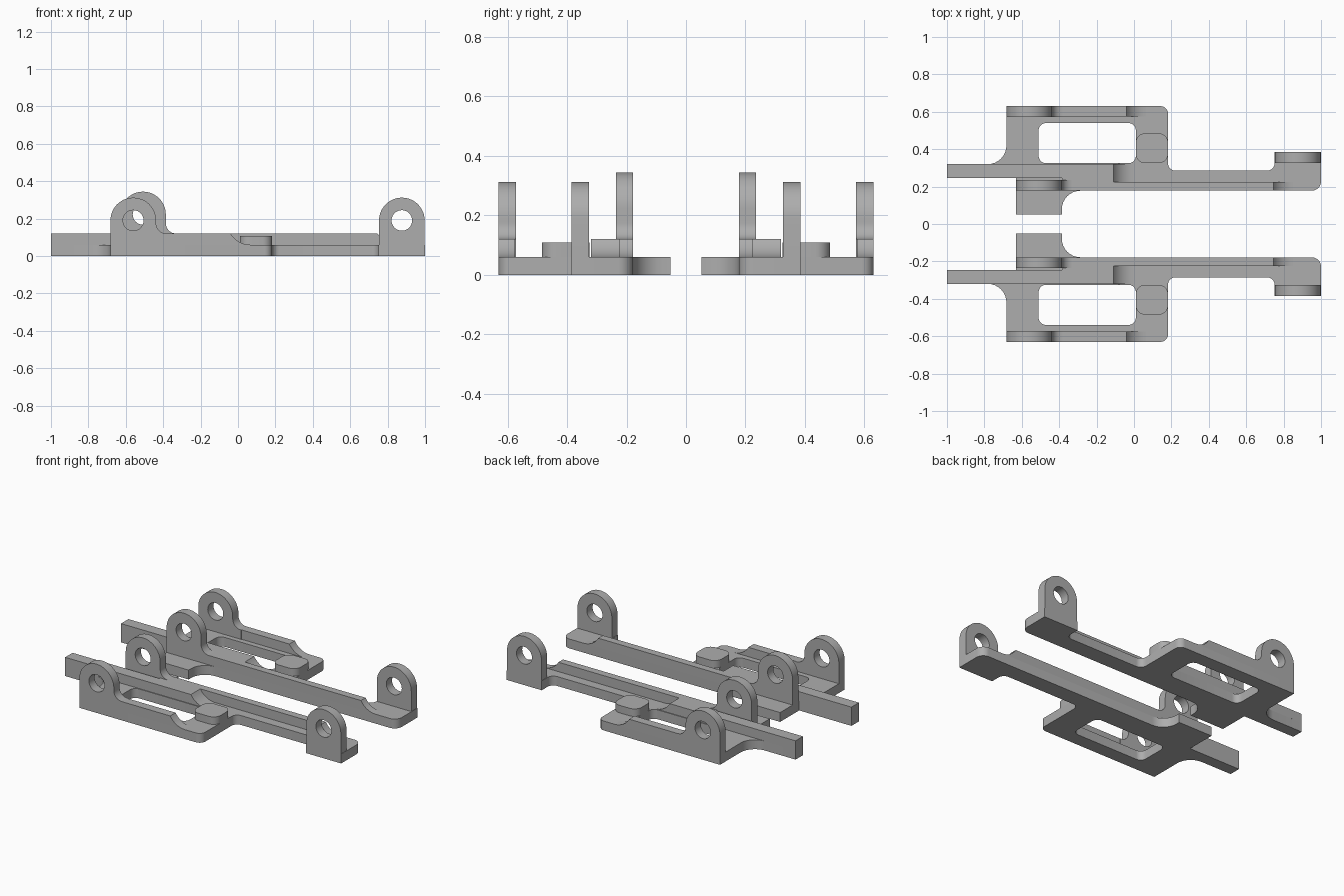
import bpy, bmesh
from math import sin, cos, pi, radians
from mathutils import Vector

cube = bpy.data.objects.get("Cube")
if cube:
    bpy.data.objects.remove(cube, do_unlink=True)

grey = bpy.data.materials.new("plain grey")
grey.use_nodes = True
colour = (0.42, 0.42, 0.42, 1)
grey.diffuse_color = colour
grey.node_tree.nodes["Principled BSDF"].inputs["Base Color"].default_value = colour

PLATE, RAIL = 0.06, 0.12     # heights of the base plate and of the rails


def rounded(corners, steps=8):
    """Outline whose square corners (x, y, radius) are rounded."""
    out = []
    for i, c in enumerate(corners):
        p = Vector(c[:2])
        r = c[2] if len(c) > 2 else 0
        if not r:
            out.append(tuple(p))
            continue
        a = (Vector(corners[i - 1][:2]) - p).normalized()
        b = (Vector(corners[(i + 1) % len(corners)][:2]) - p).normalized()
        centre = p + (a + b) * r
        for k in range(steps + 1):
            t = k / steps * pi / 2
            out.append(tuple(centre - (b * cos(t) + a * sin(t)) * r))
    return out


def box(x0, x1, y0, y1, r=0):
    return rounded([(x0, y0, r), (x1, y0, r), (x1, y1, r), (x0, y1, r)])


def circle(x, y, r, n=32):
    return [(x + r * cos(2 * pi * k / n), y + r * sin(2 * pi * k / n)) for k in range(n)]


def extrude(name, loops, low, high, upright=False):
    """Solid from outline plus holes, along z or (upright) along y, mirrored in y."""
    curve = bpy.data.curves.new(name, "CURVE")
    curve.dimensions = "2D"
    curve.fill_mode = "BOTH"
    curve.extrude = (high - low) / 2
    for loop in loops:
        spline = curve.splines.new("POLY")
        spline.points.add(len(loop) - 1)
        for point, (x, y) in zip(spline.points, loop):
            point.co = (x, y, 0, 1)
        spline.use_cyclic_u = True
    temp = bpy.data.objects.new(name + "_outline", curve)
    bpy.context.collection.objects.link(temp)
    graph = bpy.context.evaluated_depsgraph_get()
    mesh = bpy.data.meshes.new_from_object(temp.evaluated_get(graph))
    bpy.data.objects.remove(temp, do_unlink=True)

    bm = bmesh.new()
    bm.from_mesh(mesh)
    bmesh.ops.remove_doubles(bm, verts=bm.verts, dist=0.0001)
    middle = (low + high) / 2
    for v in bm.verts:
        x, y, z = v.co
        v.co = (x, z + middle, y) if upright else (x, y, z + middle)
    bmesh.ops.recalc_face_normals(bm, faces=bm.faces)
    bm.to_mesh(mesh)
    bm.free()

    mesh.materials.clear()
    mesh.materials.append(grey)
    obj = bpy.data.objects.new(name, mesh)
    bpy.context.collection.objects.link(obj)
    bpy.ops.object.select_all(action="DESELECT")
    obj.select_set(True)
    bpy.context.view_layer.objects.active = obj
    bpy.ops.object.shade_smooth_by_angle(angle=radians(30))
    mirror = obj.modifiers.new("other_side", "MIRROR")
    mirror.use_axis = (False, True, False)
    mirror.use_mirror_merge = False
    return obj


def rail(name, x0, x1, y0, y1):
    """Raised strip that sweeps down to the plate at x1."""
    r = 2 * PLATE
    sweep = [(x1 - r * sin(t), PLATE + r - r * cos(t))
             for t in (radians(60 * k / 8) for k in range(9))]
    extrude(name, [[(x0, PLATE)] + sweep + [(x0, RAIL)]], y0, y1, True)


def lug(name, x, z, y0, y1, foot):
    """Round-topped ear with a pin hole, optionally blended into a rail."""
    r = 0.122
    arc = [(x - r * cos(pi * k / 24), z + r * sin(pi * k / 24)) for k in range(25)]
    side = x + r
    if foot:
        end = rounded([(side, z), (side, RAIL, 0.055), (side + 0.06, RAIL),
                       (side + 0.06, PLATE)])[1:]
    else:
        end = [(side, PLATE)]
    extrude(name, [[(x - r, PLATE)] + arc + end, circle(x, z, 0.055)], y0, y1, True)


# Base plate with its window, arm and inner tab
plate = rounded([
    (-1, .245), (-.63, .245), (-.63, .052), (-.386, .052), (-.386, .178, .1),
    (1, .178, .05), (1, .385), (.752, .385), (.752, .285, .04), (.182, .285, .04),
    (.182, .63, .04), (-.682, .63), (-.682, .32, .1), (-1, .32)])
extrude("base_plate", [plate, box(-.51, .01, .325, .54, .04)], 0, PLATE)

# Raised strips
rail("tail_bar", -1, -.005, .245, .32)
rail("bar_infill", -.386, -.005, .2, .245)
rail("arm_rail", -.386, .85, .178, .225)
rail("outer_wall", -.44, .065, .575, .63)

# Pin lugs
lug("outer_lug", -.56, .19, .572, .63, True)
lug("inner_lug", -.508, .222, .178, .236, True)
lug("end_lug", .876, .19, .327, .385, False)

# Rounded pad beside the window
extrude("stop_pad", [box(.01, .182, .325, .485, .05)], PLATE, .108)
